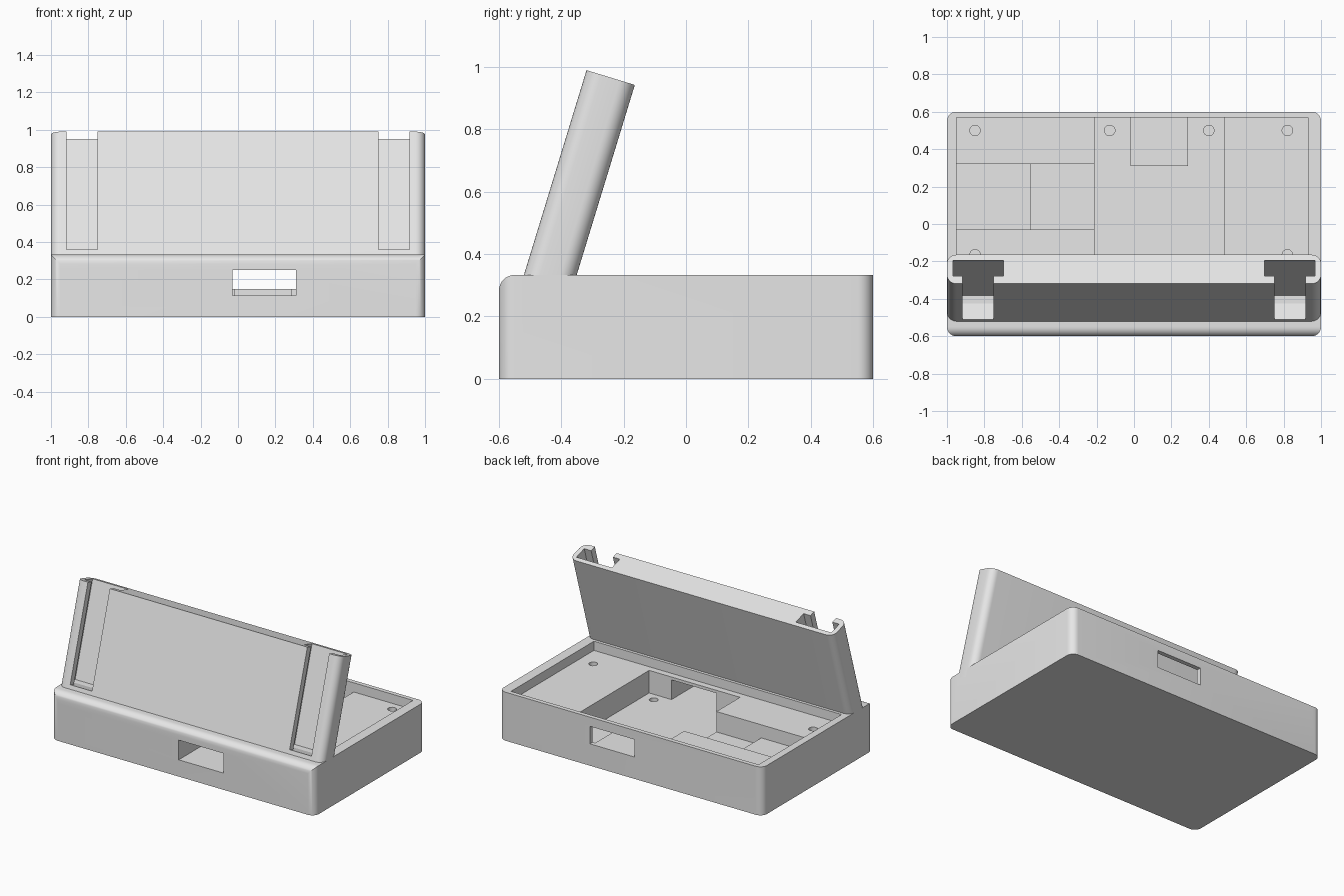
import bpy, bmesh, math
from mathutils import Matrix, Vector

if "Cube" in bpy.data.objects:
    bpy.data.objects.remove(bpy.data.objects["Cube"])

GREY = bpy.data.materials.new("plain grey")
GREY.diffuse_color = (0.8, 0.8, 0.8, 1)
GREY.use_nodes = True
GREY.node_tree.nodes["Principled BSDF"].inputs["Base Color"].default_value = GREY.diffuse_color


def prism(name, pts, lo, hi, axis="z"):
    """Extrude a 2D outline along z (outline in x, y) or x (outline in y, z)."""
    bm = bmesh.new()
    place = (lambda a, b, t: (a, b, t)) if axis == "z" else (lambda a, b, t: (t, a, b))
    face = bm.faces.new([bm.verts.new(place(a, b, lo)) for a, b in pts])
    step = Vector(place(0, 0, hi - lo))
    moved = bmesh.ops.extrude_face_region(bm, geom=[face])["geom"]
    bmesh.ops.translate(bm, vec=step, verts=[v for v in moved if isinstance(v, bmesh.types.BMVert)])
    bmesh.ops.recalc_face_normals(bm, faces=bm.faces)
    mesh = bpy.data.meshes.new(name)
    bm.to_mesh(mesh)
    bm.free()
    mesh.materials.append(GREY)
    obj = bpy.data.objects.new(name, mesh)
    bpy.context.collection.objects.link(obj)
    return obj


def arc(cx, cy, r, start, sweep, n=8):
    return [(cx + r * math.cos(math.radians(start + sweep * i / n)),
             cy + r * math.sin(math.radians(start + sweep * i / n))) for i in range(n + 1)]


def rounded(x0, x1, y0, y1, r):
    return (arc(x1 - r, y1 - r, r, 0, 90) + arc(x0 + r, y1 - r, r, 90, 90)
            + arc(x0 + r, y0 + r, r, 180, 90) + arc(x1 - r, y0 + r, r, 270, 90))


def box(name, x0, x1, y0, y1, z0, z1):
    return prism(name, [(x0, y0), (x1, y0), (x1, y1), (x0, y1)], z0, z1)


def boolean(obj, tool, operation="DIFFERENCE"):
    mod = obj.modifiers.new("cut", "BOOLEAN")
    mod.operation, mod.solver, mod.object = operation, "EXACT", tool
    bpy.context.view_layer.objects.active = obj
    bpy.ops.object.modifier_apply(modifier=mod.name)
    bpy.data.objects.remove(tool)


def smooth(obj):
    bpy.ops.object.select_all(action="DESELECT")
    obj.select_set(True)
    bpy.context.view_layer.objects.active = obj
    bpy.ops.object.shade_smooth_by_angle(angle=math.radians(30))


# Tray body: rounded corners, rounded front top edge
TOP, LEDGE, FLOOR = 0.333, 0.27, 0.115
body = prism("tray_body", rounded(-1, 1, -0.6, 0.6, 0.05), 0, TOP)
side = [(0.7, -0.1), (0.7, TOP)] + arc(-0.55, TOP - 0.05, 0.05, 90, 90) + [(-0.6, -0.1)]
boolean(body, prism("side_profile", side, -1.1, 1.1, "x"), "INTERSECT")

# Lid recess, deep middle bay, side bay, front and back ports
for x0, x1, y0, y1, z0, z1 in [
    (-0.95, 0.93, -0.33, 0.57, LEDGE, 0.4),
    (-0.21, 0.48, -0.286, 0.57, FLOOR, 0.38),
    (-0.95, -0.2, -0.03, 0.32, 0.13, 0.37),
    (-0.03, 0.31, -0.7, -0.25, FLOOR, 0.25),
    (-0.03, 0.31, 0.5, 0.7, 0.15, 0.27),
]:
    boolean(body, box("pocket_cutter", x0, x1, y0, y1, z0, z1))

# Screw holes in the ledges and in the bay floor
holes = [(x, y, LEDGE) for x in (-0.85, 0.82) for y in (-0.165, 0.5)]
holes += [(x, y, FLOOR) for x in (-0.13, 0.4) for y in (-0.22, 0.5)]
for x, y, z in holes:
    boolean(body, prism("hole_cutter", arc(x, y, 0.028, 0, 360, 24)[:-1], z - 0.06, z + 0.05))
smooth(body)

# Raised pads inside the bays
box("connector_pad", -0.02, 0.29, 0.31, 0.575, FLOOR - 0.02, 0.15)
box("side_shelf", -0.955, -0.55, -0.035, 0.325, 0.11, 0.18)

# Leaning back panel with two T-shaped slots open at the top
panel = prism("leaning_panel", rounded(-1, 1, 0, 0.162, 0.05), -0.024, 0.687)
for s in (-1, 1):
    c, narrow, wide = s * 0.833, 0.083, 0.135
    tee = [(c - narrow, -0.05), (c + narrow, -0.05), (c + narrow, 0.042), (c + wide, 0.042),
           (c + wide, 0.131), (c - wide, 0.131), (c - wide, 0.042), (c - narrow, 0.042)]
    boolean(panel, prism("slot_cutter", tee, 0.028, 0.8))
panel.data.transform(Matrix.Translation((0, -0.52, TOP)) @ Matrix.Rotation(math.radians(-17), 4, "X"))
smooth(panel)
